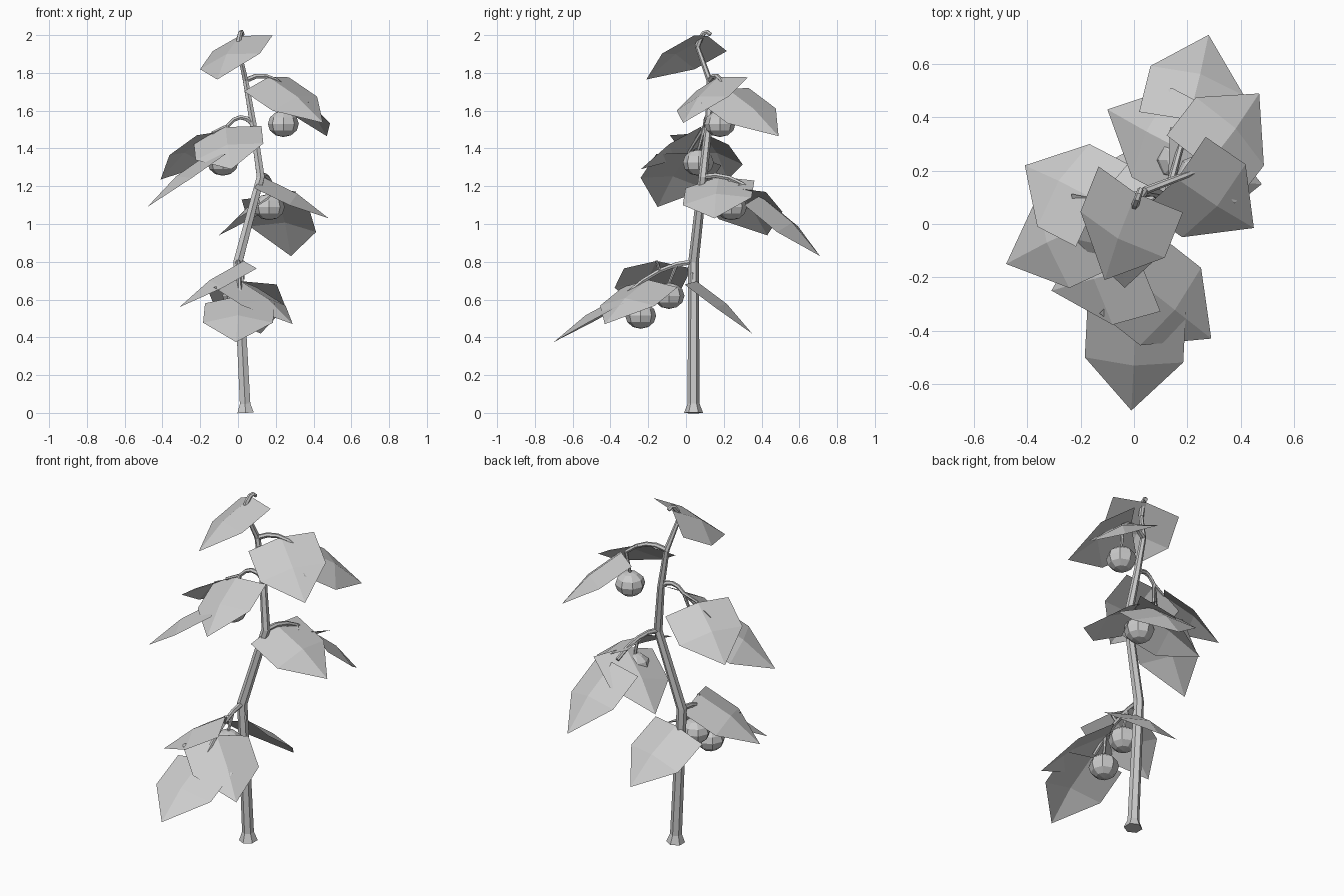
import bpy, bmesh
from math import asin
from mathutils import Vector as V

old = bpy.data.objects.get("Cube")
if old:
    bpy.data.objects.remove(old)

grey = bpy.data.materials.new("plain_grey")
grey.use_nodes = True
grey.diffuse_color = (0.6, 0.6, 0.6, 1)
grey.node_tree.nodes["Principled BSDF"].inputs["Base Color"].default_value = grey.diffuse_color

LEAF_WIDTH = 0.37
MIDRIB_RISE = 0.045
FRUIT_RADIUS = 0.082


def finish(name, data):
    data.materials.append(grey)
    obj = bpy.data.objects.new(name, data)
    bpy.context.scene.collection.objects.link(obj)


def mesh_part(name, bm):
    mesh = bpy.data.meshes.new(name)
    bm.to_mesh(mesh)
    bm.free()
    finish(name, mesh)


def tube(name, points, thick, thin, foot=1):
    """Six-sided tube tapering evenly along its points, with an optional flared foot."""
    curve = bpy.data.curves.new(name, "CURVE")
    curve.dimensions = "3D"
    curve.bevel_depth = 1
    curve.bevel_resolution = 1
    curve.use_fill_caps = True
    spline = curve.splines.new("POLY")
    last = len(points) - 1
    spline.points.add(last)
    spline.use_smooth = False
    for i, (knot, place) in enumerate(zip(spline.points, points)):
        knot.co = (*place, 1)
        knot.radius = thick + (thin - thick) * i / last
    spline.points[0].radius *= foot
    finish(name, curve)


def leaf(name, base, tip, lean):
    """House-shaped blade with a raised midrib; lean is the rise from left to right edge."""
    base, tip = V(base), V(tip)
    half = (tip - base) / 2
    side = half.cross(V((0, 0, 1))).normalized()
    up = side.cross(half).normalized()
    roll = asin(lean / LEAF_WIDTH / up.z)
    side = (side + up * roll).normalized() * LEAF_WIDTH / 2
    up = side.cross(half).normalized() * MIDRIB_RISE
    bm = bmesh.new()
    rows = [[bm.verts.new(p) for p in (c - side, c + up, c + side)]
            for c in (base, base + half)]
    end = bm.verts.new(tip)
    back, front = rows
    for a in (0, 1):
        bm.faces.new((front[a], front[a + 1], back[a + 1], back[a]))
        bm.faces.new((end, front[a + 1], front[a]))
    bm.normal_update()
    mesh_part(name, bm)
    return base + up


def fruit(name, centre, path):
    """Faceted, slightly flattened fruit hanging from the branch above it."""
    centre = V(centre)
    bm = bmesh.new()
    bmesh.ops.create_uvsphere(bm, u_segments=8, v_segments=6, radius=FRUIT_RADIUS)
    for v in bm.verts:
        v.co.z *= 0.85
        v.co += centre
    mesh_part(name, bm)
    joint = min(path, key=lambda p: (p - centre).xy.length)
    top = centre + V((0, 0, FRUIT_RADIUS * 0.8))
    tube(name + "_stalk", [joint, top], 0.01, 0.008)


def branch(name, joint, leaves, fruits=()):
    """Arched stalk to the first leaf, with the other leaves and the fruits set along it."""
    end = V(leaves[0][0]) + V((0, 0, MIDRIB_RISE))
    path = []
    for i in range(5):
        t = i / 4
        arch = 0.16 * t * (1 - t)
        path.append(joint.lerp(end, t) + V((0, 0, arch)))
    tube(name + "_branch", path, 0.015, 0.011)
    for i, shape in enumerate(leaves):
        root = leaf(f"{name}_leaf_{i + 1}", *shape)
        near = min(path, key=lambda p: (p - root).length)
        if i:
            tube(f"{name}_leaf_{i + 1}_stalk", [near, root], 0.01, 0.008)
    for i, centre in enumerate(fruits):
        fruit(f"{name}_fruit_{i + 1}", centre, path)


# Main stem, flared at the foot, with a joint at each bend
foot, low, middle, upper, crown, top = stem = [V(p) for p in (
    (.04, .04, 0), (0, .04, .8), (.12, .09, 1.25),
    (.08, .12, 1.53), (.04, .125, 1.76), (0, .06, 1.94))]
stem.insert(1, foot.lerp(low, 0.06))
tube("stem", stem, 0.036, 0.012, foot=1.4)

# Branches: leaves as base, tip and lean, then fruit centres
branch("lower", low, [
    ((.01, -.32, .58), (-.01, -.7, .375), 0),
    ((-.015, -.19, .665), (.29, -.43, .47), 0),
    ((.05, -.15, .765), (-.31, -.25, .56), 0)],
    [(0, -.09, .62), (.01, -.24, .515)])
branch("rear", foot.lerp(low, 0.88), [
    ((.025, .03, .66), (.12, .35, .42), .04)])
branch("middle", middle, [
    ((.195, .365, 1.115), (.28, .71, .83), -.03),
    ((.235, .255, 1.15), (-.1, .43, .94), .04),
    ((.11, .18, 1.21), (.48, .15, 1.03), -.04)],
    [(.165, .24, 1.09)])
branch("upper", upper, [
    ((-.055, .1, 1.475), (-.035, -.24, 1.29), -.09),
    ((-.125, .015, 1.34), (-.48, -.15, 1.09), -.06),
    ((-.12, .07, 1.445), (-.41, .22, 1.235), -.05)],
    [(-.08, .065, 1.325)])
branch("crown", crown, [
    ((.25, .205, 1.68), (.47, .49, 1.465), -.08),
    ((.15, .19, 1.74), (.45, -.015, 1.535), -.075)],
    [(.24, .18, 1.53)])
branch("top", top, [
    ((.025, .13, 1.957), (-.11, -.21, 1.765), -.085)])
